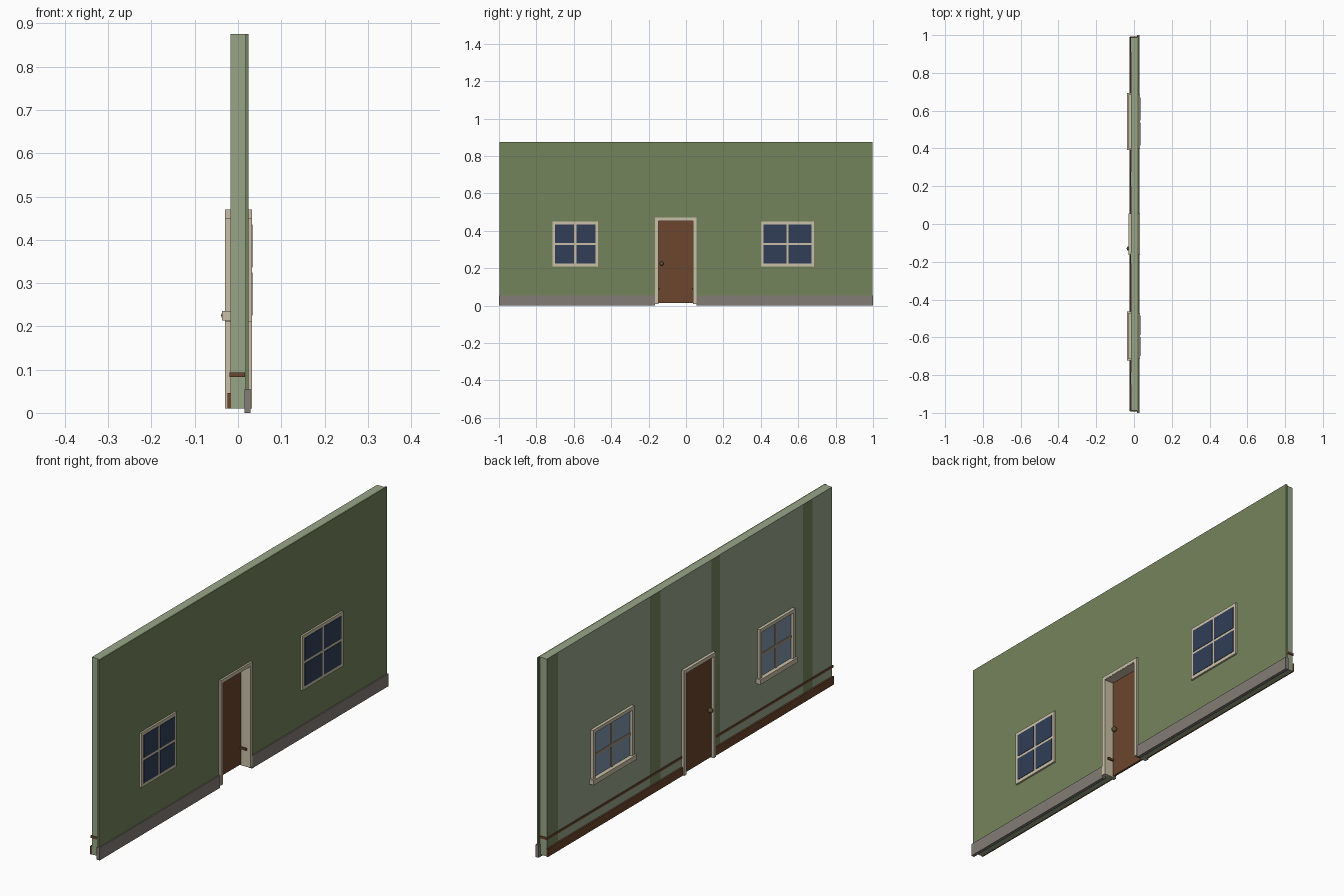
import bpy, bmesh, math
from mathutils import Matrix

if "Cube" in bpy.data.objects:
    bpy.data.objects.remove(bpy.data.objects["Cube"])


def material(name, r, g, b):
    lin = [((c / 255 + 0.055) / 1.055) ** 2.4 for c in (r, g, b)]
    m = bpy.data.materials.new(name)
    m.diffuse_color = (*lin, 1)
    m.use_nodes = True
    m.node_tree.nodes["Principled BSDF"].inputs["Base Color"].default_value = m.diffuse_color
    return m


PLASTER = material("pale green plaster", 152, 165, 137)
SIDING = material("olive green siding", 116, 131, 92)
TRIM = material("cream trim", 202, 192, 168)
WOOD = material("brown wood", 108, 70, 46)
STONE = material("grey foundation", 132, 124, 118)
GLASS = material("dark blue glass", 50, 62, 88)
INNER_GLASS = material("light blue glass", 130, 150, 174)
MUNTIN = material("taupe muntin", 160, 145, 125)
METAL = material("olive metal", 92, 84, 58)


def finish(name, bm, mat):
    bmesh.ops.recalc_face_normals(bm, faces=bm.faces)
    me = bpy.data.meshes.new(name)
    bm.to_mesh(me)
    bm.free()
    me.materials.append(mat)
    ob = bpy.data.objects.new(name, me)
    bpy.context.collection.objects.link(ob)
    return ob


def slab(name, outline, x0, x1, mat):
    """Extrude a (y, z) outline from x0 to x1."""
    bm = bmesh.new()
    face = bm.faces.new([bm.verts.new((x0, y, z)) for y, z in outline])
    new = bmesh.ops.extrude_face_region(bm, geom=[face])["geom"]
    bmesh.ops.translate(bm, vec=(x1 - x0, 0, 0),
                        verts=[v for v in new if isinstance(v, bmesh.types.BMVert)])
    return finish(name, bm, mat)


def box(name, x0, x1, y0, y1, z0, z1, mat):
    return slab(name, [(y0, z0), (y1, z0), (y1, z1), (y0, z1)], x0, x1, mat)


def arch(y0, y1, z0, z1, d0, d1, dz):
    """Outline with a door notch cut up from the bottom edge."""
    return [(y0, z0), (d0, z0), (d0, dz), (d1, dz), (d1, z0), (y1, z0), (y1, z1), (y0, z1)]


# Door opening limits
D0, D1, DZ = -0.15, 0.04, 0.455

# Wall layers
slab("inner_wall", arch(-0.988, 0.988, 0.01, 0.875, D0, D1, DZ), -0.017, 0.017, PLASTER)
slab("outer_siding", arch(-0.996, 0.996, 0.01, 0.875, D0, D1, DZ), 0.017, 0.024, SIDING)

# Painted vertical stripes on the inner face
for i, (a, b) in enumerate([(0.91, 0.988), (0.20, 0.275), (-0.21, -0.152), (-0.85, -0.785)]):
    box(f"wall_stripe_{i}", -0.0175, -0.0165, a, b, 0.01, 0.875, SIDING)

# Foundation, baseboard and low rail on both sides of the door
for side, a, b in (("left", -1, -0.165), ("right", 0.055, 1)):
    box(f"foundation_{side}", 0.015, 0.029, a, b, 0, 0.055, STONE)
    e0, e1 = max(a, -0.99), min(b, 0.99)
    box(f"baseboard_{side}", -0.024, -0.016, e0, e1, 0.01, 0.046, WOOD)
    r0, r1 = (-0.992, D0 + 0.008) if a < 0 and b < 0 else (D1 - 0.008, 0.992)
    box(f"rail_{side}", -0.020, 0.016, r0, r1, 0.083, 0.093, WOOD)

# Door with casing on both faces
slab("door_casing_inside", arch(D0 - 0.015, D1 + 0.015, 0.01, 0.470, D0, D1, DZ), -0.030, -0.016, TRIM)
slab("door_casing_outside", arch(D0 - 0.015, D1 + 0.015, 0.01, 0.470, D0, D1, DZ), 0.016, 0.032, TRIM)
slab("door_jamb", arch(D0 - 0.004, D1 + 0.004, 0.01, 0.459, D0 + 0.002, D1 - 0.002, 0.453),
     -0.029, 0.031, TRIM)
box("door_leaf", -0.021, -0.012, D0 + 0.002, D1 - 0.002, 0.015, 0.453, WOOD)

# Door knobs
for side, x in (("inside", -0.028), ("outside", -0.004)):
    bm = bmesh.new()
    bmesh.ops.create_uvsphere(bm, u_segments=12, v_segments=8, radius=0.011,
                              matrix=Matrix.Translation((x, -0.13, 0.225)))
    for f in bm.faces:
        f.smooth = True
    finish(f"door_knob_{side}", bm, METAL)


# Windows: outer plate with proud panes, inner recessed frame with a sill
def window(name, y0, y1):
    z0, z1, t, h = 0.21, 0.45, 0.015, 0.006
    ym, zm = (y0 + y1) / 2, (z0 + z1) / 2
    box(f"{name}_outer_frame", 0.018, 0.032, y0, y1, z0, z1, TRIM)
    for i, (a, b) in enumerate(((y0 + t, ym - h), (ym + h, y1 - t))):
        for j, (c, d) in enumerate(((z0 + t, zm - h), (zm + h, z1 - t))):
            box(f"{name}_pane_{i}{j}", 0.031, 0.034, a, b, c, d, GLASS)
    box(f"{name}_inner_glass", -0.019, -0.016, y0 + t, y1 - t, z0 + t, z1 - t, INNER_GLASS)
    box(f"{name}_muntin_upright", -0.022, -0.018, ym - h, ym + h, z0 + t, z1 - t, MUNTIN)
    box(f"{name}_muntin_cross", -0.022, -0.018, y0 + t, y1 - t, zm - h, zm + h, MUNTIN)
    for side, a, b in (("a", y0, y0 + t), ("b", y1 - t, y1)):
        box(f"{name}_inner_stile_{side}", -0.030, -0.016, a, b, z0, z1, TRIM)
    box(f"{name}_inner_head", -0.030, -0.016, y0 + t, y1 - t, z1 - t, z1, TRIM)
    box(f"{name}_sill", -0.037, -0.016, y0 - 0.008, y1 + 0.008, 0.214, 0.235, TRIM)


window("small_window", -0.715, -0.47)
window("large_window", 0.40, 0.685)
